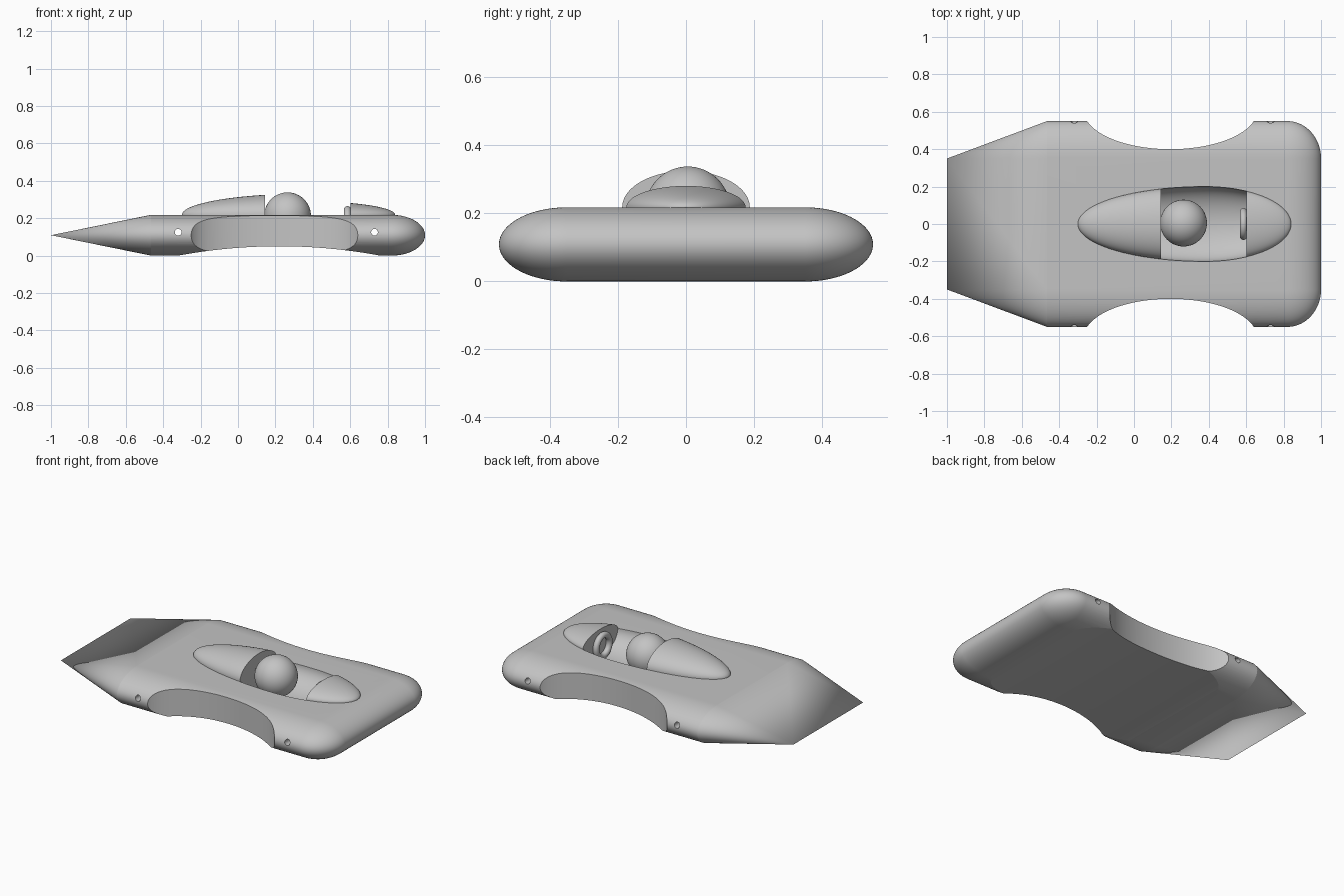
import bpy, bmesh
from math import sin, cos, pi, sqrt, radians

cube = bpy.data.objects.get("Cube")
if cube:
    bpy.data.objects.remove(cube, do_unlink=True)

grey = bpy.data.materials.new("plain grey")
grey.use_nodes = True
colour = (0.55, 0.55, 0.55, 1)
grey.diffuse_color = colour
grey.node_tree.nodes["Principled BSDF"].inputs["Base Color"].default_value = colour

DECK = 0.218
MID = DECK / 2


def loft(name, rings):
    """Skin closed rings of points and cap both ends."""
    bm = bmesh.new()
    loops = [[bm.verts.new(p) for p in ring] for ring in rings]
    n = len(loops[0])
    for a, b in zip(loops, loops[1:]):
        for i in range(n):
            j = (i + 1) % n
            bm.faces.new((a[i], a[j], b[j], b[i]))
    bm.faces.new(loops[0])
    bm.faces.new(loops[-1])
    bmesh.ops.remove_doubles(bm, verts=bm.verts, dist=1e-5)
    bmesh.ops.dissolve_degenerate(bm, edges=bm.edges, dist=1e-6)
    bmesh.ops.recalc_face_normals(bm, faces=bm.faces)
    mesh = bpy.data.meshes.new(name)
    bm.to_mesh(mesh)
    bm.free()
    mesh.materials.append(grey)
    obj = bpy.data.objects.new(name, mesh)
    bpy.context.collection.objects.link(obj)
    return obj


def hull_ring(x, s):
    """Flat slab section with elliptical sides; s shrinks it to a line."""
    ring = []
    for side in (1, -1):
        for i in range(49):
            t = -pi / 2 + pi * i / 48
            ring.append((x, side * (0.35 + 0.2 * s * cos(t)),
                         MID + side * MID * s * sin(t)))
    return ring


def egg_rings(x0, x1, up, down):
    """Teardrop sections, widest at x = 0.38, above and below the deck."""
    rings = []
    for k in range(33):
        # closer spacing toward the rounded tips
        u = k / 32
        if x0 < -0.2:
            u = 1 - cos(u * pi / 2)
        elif x1 > 0.8:
            u = sin(u * pi / 2)
        x = x0 + (x1 - x0) * u
        d = (x - 0.38) / (0.68 if x < 0.38 else 0.46)
        s = sqrt(max(0, 1 - d * d))
        ring = []
        for i in range(80):
            t = 2 * pi * i / 80
            h = up if sin(t) > 0 else down
            ring.append((x, 0.2 * s * cos(t), DECK + h * s * sin(t)))
        rings.append(ring)
    return rings


def cylinder(name, loc, radius, depth, along_y=False, stretch=1, segments=128):
    bpy.ops.mesh.primitive_cylinder_add(
        vertices=segments, radius=radius, depth=depth, location=loc,
        rotation=(pi / 2 if along_y else 0, 0, 0))
    obj = bpy.context.object
    obj.name = name
    obj.scale.x = stretch
    obj.data.materials.append(grey)
    return obj


def smooth(obj, angle):
    bpy.ops.object.select_all(action='DESELECT')
    obj.select_set(True)
    bpy.context.view_layer.objects.active = obj
    bpy.ops.object.shade_smooth_by_angle(angle=radians(angle))


# Hull: wedge nose, straight middle, rounded tail
rings = [hull_ring(-1, 0), hull_ring(-0.465, 1)]
for i in range(25):
    t = pi / 2 * i / 24
    rings.append(hull_ring(0.82 + 0.18 * sin(t), cos(t) if i < 24 else 0))
hull = loft("hull", rings)

# Cutters: wheel bays, axle bores, hollow belly and cockpit well
cutters = [loft("cockpit_cutter", egg_rings(0.145, 0.602, 0.13, 0.13))]
for side in (-1, 1):
    cutters.append(cylinder("wheel_bay_cutter", (0.195, side * 0.61, MID),
                            0.21, 1, stretch=0.465 / 0.21))
for x in (-0.32, 0.73):
    cutters.append(cylinder("axle_cutter", (x, 0, 0.125), 0.018, 2, True, segments=32))
cutters.append(cylinder("belly_cutter", (0.22, 0, 0.05 - 2.94), 2.94, 2, True, segments=360))

bpy.context.view_layer.objects.active = hull
for cutter in cutters:
    mod = hull.modifiers.new("cut", 'BOOLEAN')
    mod.operation = 'DIFFERENCE'
    mod.solver = 'EXACT'
    mod.object = cutter
    bpy.ops.object.modifier_apply(modifier=mod.name)
for cutter in cutters:
    bpy.data.objects.remove(cutter, do_unlink=True)
smooth(hull, 11)

# Cowl ahead of the driver and low fairing behind
smooth(loft("front_cowl", egg_rings(-0.3, 0.145, 0.114, 0.004)), 30)
smooth(loft("rear_fairing", egg_rings(0.602, 0.84, 0.072, 0.004)), 30)

# Driver's head
bpy.ops.mesh.primitive_uv_sphere_add(segments=64, ring_count=32, radius=0.125,
                                     location=(0.265, 0.005, 0.213))
head = bpy.context.object
head.name = "driver_head"
head.data.materials.append(grey)
smooth(head, 30)

# Steering ring against the cockpit wall
bpy.ops.mesh.primitive_torus_add(major_radius=0.066, minor_radius=0.019,
                                 major_segments=64, minor_segments=24,
                                 location=(0.585, 0, 0.18), rotation=(0, pi / 2, 0))
wheel = bpy.context.object
wheel.name = "steering_ring"
wheel.data.materials.append(grey)
smooth(wheel, 40)
